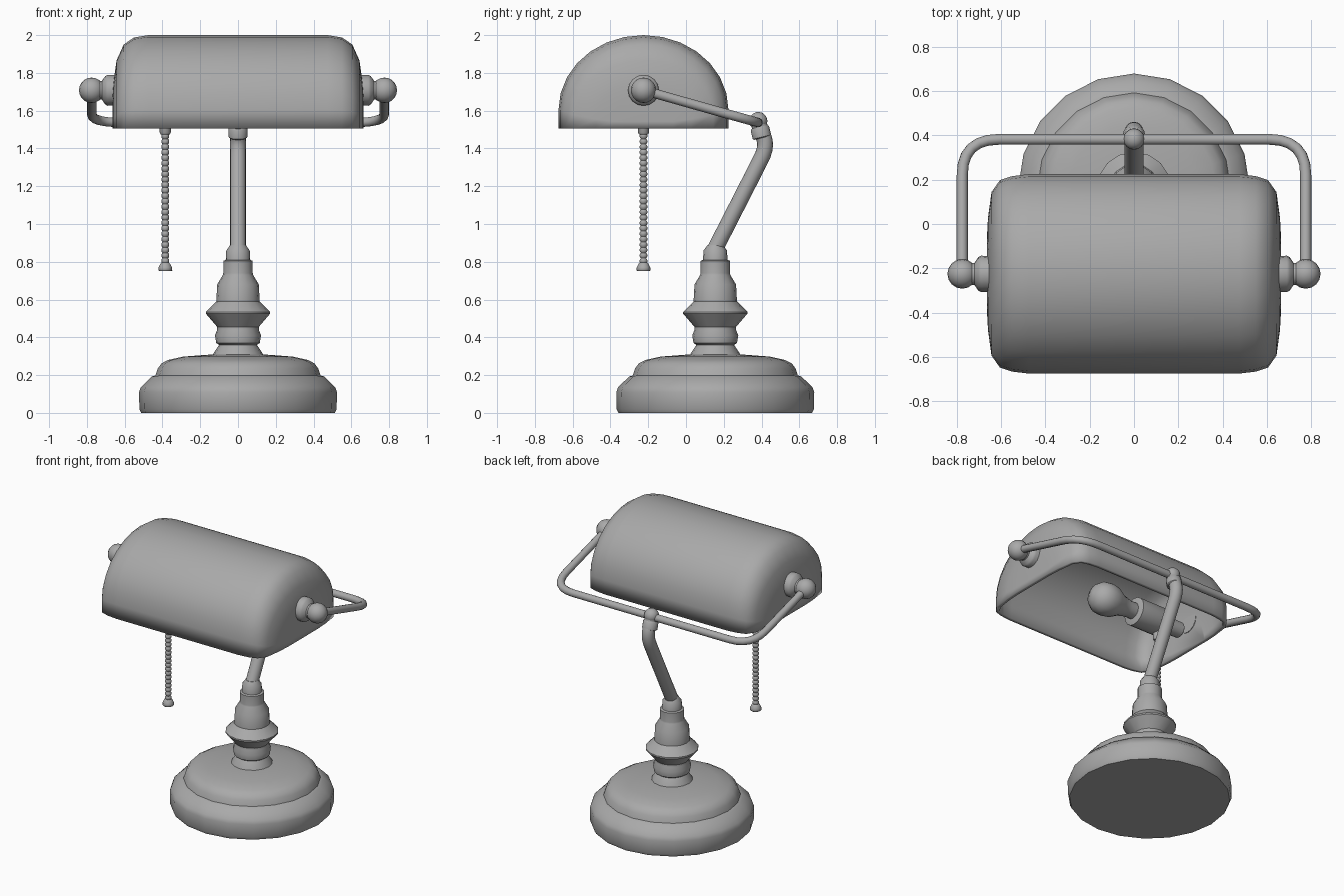
import bpy, bmesh, math
from mathutils import Vector, Matrix

if "Cube" in bpy.data.objects:
    bpy.data.objects.remove(bpy.data.objects["Cube"], do_unlink=True)

metal = bpy.data.materials.new("plain grey")
metal.use_nodes = True
GREY = (0.4, 0.4, 0.4, 1)
metal.diffuse_color = GREY
metal.node_tree.nodes["Principled BSDF"].inputs["Base Color"].default_value = GREY


def finish(name, bm, angle=35):
    mesh = bpy.data.meshes.new(name)
    bm.to_mesh(mesh)
    bm.free()
    obj = bpy.data.objects.new(name, mesh)
    bpy.context.collection.objects.link(obj)
    mesh.materials.append(metal)
    bpy.ops.object.select_all(action='DESELECT')
    obj.select_set(True)
    bpy.context.view_layer.objects.active = obj
    bpy.ops.object.shade_smooth_by_angle(angle=math.radians(angle))
    return obj


def skin(bm, rings):
    """Join closed rings of points and cap both ends."""
    rows = [[bm.verts.new(p) for p in ring] for ring in rings]
    n = len(rows[0])
    for a, b in zip(rows, rows[1:]):
        for i in range(n):
            j = (i + 1) % n
            bm.faces.new((a[i], a[j], b[j], b[i]))
    bm.faces.new(rows[0][::-1])
    bm.faces.new(rows[-1])
    bmesh.ops.recalc_face_normals(bm, faces=bm.faces)


def lathe(name, profile, origin, axis=(0, 0, 1), sides=16, angle=35):
    """Turn (radius, height) points around an axis."""
    turn = Vector((0, 0, 1)).rotation_difference(Vector(axis)).to_matrix().to_4x4()
    place = Matrix.Translation(origin) @ turn
    rings = []
    for r, h in profile:
        angles = [2 * math.pi * i / sides for i in range(sides)]
        rings.append([place @ Vector((r * math.cos(a), r * math.sin(a), h)) for a in angles])
    bm = bmesh.new()
    skin(bm, rings)
    return finish(name, bm, angle)


def ball(name, radius, centre):
    bm = bmesh.new()
    bmesh.ops.create_uvsphere(bm, u_segments=16, v_segments=10, radius=radius,
                              matrix=Matrix.Translation(centre))
    return finish(name, bm, 60)


def bend(a, corner, b, steps=6):
    """Rounded corner between two points."""
    a, corner, b = Vector(a), Vector(corner), Vector(b)
    return [a.lerp(corner, i / steps).lerp(corner.lerp(b, i / steps), i / steps)
            for i in range(steps + 1)]


def tube(name, path, radius, side, sides=12):
    """Sweep a circle along a path; side is a vector never parallel to it."""
    path = [Vector(p) for p in path]
    rings = []
    for i, p in enumerate(path):
        t = (path[min(i + 1, len(path) - 1)] - path[max(i - 1, 0)]).normalized()
        u = t.cross(Vector(side)).normalized()
        v = t.cross(u)
        angles = [2 * math.pi * k / sides for k in range(sides)]
        rings.append([p + radius * (math.cos(a) * u + math.sin(a) * v) for a in angles])
    bm = bmesh.new()
    skin(bm, rings)
    return finish(name, bm, 50)


# Stepped round foot and turned stem
STEM_Y = 0.155
lathe("base", [(0.512, 0), (0.522, 0.02), (0.524, 0.11), (0.515, 0.135), (0.49, 0.16),
               (0.455, 0.193), (0.437, 0.198), (0.425, 0.235), (0.405, 0.262), (0.37, 0.28),
               (0.29, 0.298), (0.13, 0.31)], (0, STEM_Y, 0), sides=20, angle=42)
lathe("stem", [(0.135, 0.3), (0.13, 0.315), (0.1, 0.36), (0.115, 0.37), (0.122, 0.41),
               (0.11, 0.44), (0.11, 0.455), (0.17, 0.525), (0.17, 0.535), (0.115, 0.59),
               (0.11, 0.68), (0.08, 0.73), (0.078, 0.74), (0.078, 0.805), (0.065, 0.81),
               (0.062, 0.86), (0.04, 0.89)], (0, STEM_Y, 0))

# Leaning pole with a bend below the joint
pole_top = Vector((0, 0.385, 1.535))
pole = [(0, 0.15, 0.86)] + bend((0, 0.395, 1.34), (0, 0.44, 1.425), (0, 0.4, 1.48)) + [pole_top]
tube("pole", pole, 0.042, (1, 0, 0), 16)
lean = Vector((0, -0.25, 1)).normalized()
lathe("pole_collar", [(0.044, -0.03), (0.05, -0.025), (0.05, 0.02), (0.043, 0.03)],
      (0, 0.396, 1.485), lean)
ball("joint_ball", 0.048, (0, 0.383, 1.545))

# Yoke that carries the shade
KNOB = Vector((0.775, -0.225, 1.708))
BAR_Y, BAR_Z = 0.382, 1.537
half = [KNOB] + bend((KNOB.x, 0.22, 1.582), (KNOB.x, BAR_Y, BAR_Z), (0.61, BAR_Y, BAR_Z))
other = [Vector((-p.x, p.y, p.z)) for p in reversed(half)]
tube("yoke", half + other, 0.025, (0, 0.3, 1))

# Pivot knobs on both ends
for s, label in ((1, "left"), (-1, "right")):
    ball(label + "_knob", 0.067, (s * KNOB.x, KNOB.y, KNOB.z))
    lathe(label + "_pivot", [(0.08, -0.02), (0.082, 0.035), (0.075, 0.048), (0.05, 0.065),
                             (0.05, 0.1)], (s * 0.655, KNOB.y, KNOB.z), (s, 0, 0))

# Half-barrel shade with softened ends, open below
SHADE_Y, RIM_Z, HALF_DEPTH = -0.225, 1.505, 0.45
sections = [(0.475, 1, 1), (0.55, 0.98, 0.975), (0.605, 0.94, 0.9),
            (0.643, 0.82, 0.73), (0.659, 0.56, 0.5), (0.664, 0.35, 0.38)]
stations = [(-x, a, b) for x, a, b in reversed(sections)] + sections
STEPS = 14
outline = [(-HALF_DEPTH, 0)]
for k in range(STEPS + 1):
    a = math.pi * k / STEPS
    outline.append((-HALF_DEPTH * math.cos(a), 0.1 + 0.395 * math.sin(a)))
outline.append((HALF_DEPTH, 0))
bm = bmesh.new()
rows = [[bm.verts.new((x, SHADE_Y + y * sy, RIM_Z + z * sz)) for y, z in outline]
        for x, sy, sz in stations]
for a, b in zip(rows, rows[1:]):
    for j in range(len(outline) - 1):
        bm.faces.new((a[j], b[j], b[j + 1], a[j + 1]))
bm.faces.new(rows[0])
bm.faces.new(rows[-1][::-1])
shade = finish("shade", bm, 50)
shell = shade.modifiers.new("Shell", 'SOLIDIFY')
shell.thickness = 0.025
shell.offset = -1

# Lamp holder and bulb under the shade
LAMP_Z = 1.617
lathe("bulb_socket", [(0.04, -0.575), (0.052, -0.565), (0.055, -0.46), (0.09, -0.445),
                      (0.095, -0.43), (0.095, -0.19), (0.06, -0.18)],
      (0, SHADE_Y, LAMP_Z), (1, 0, 0))
lathe("bulb", [(0.055, -0.22), (0.055, -0.13), (0.07, -0.07), (0.1, -0.01), (0.11, 0.045),
               (0.103, 0.095), (0.075, 0.135), (0.035, 0.155), (0.005, 0.16)],
      (0, SHADE_Y, LAMP_Z), (1, 0, 0), angle=60)

# Beaded pull chain
CHAIN_X = -0.385
beads = 24
pitch = 0.69 / beads
chain = []
for k in range(beads):
    z = 0.79 + k * pitch
    chain += [(0.015, z), (0.021, z + 0.3 * pitch), (0.021, z + 0.7 * pitch)]
lathe("pull_chain", chain + [(0.015, 1.48)], (CHAIN_X, SHADE_Y, 0), sides=10, angle=60)
lathe("chain_pull", [(0.032, 0.75), (0.037, 0.755), (0.036, 0.77), (0.026, 0.79),
                     (0.015, 0.8)], (CHAIN_X, SHADE_Y, 0), sides=12, angle=50)
lathe("chain_guide", [(0.024, 1.475), (0.03, 1.485), (0.03, 1.58)],
      (CHAIN_X, SHADE_Y, 0), sides=12)
